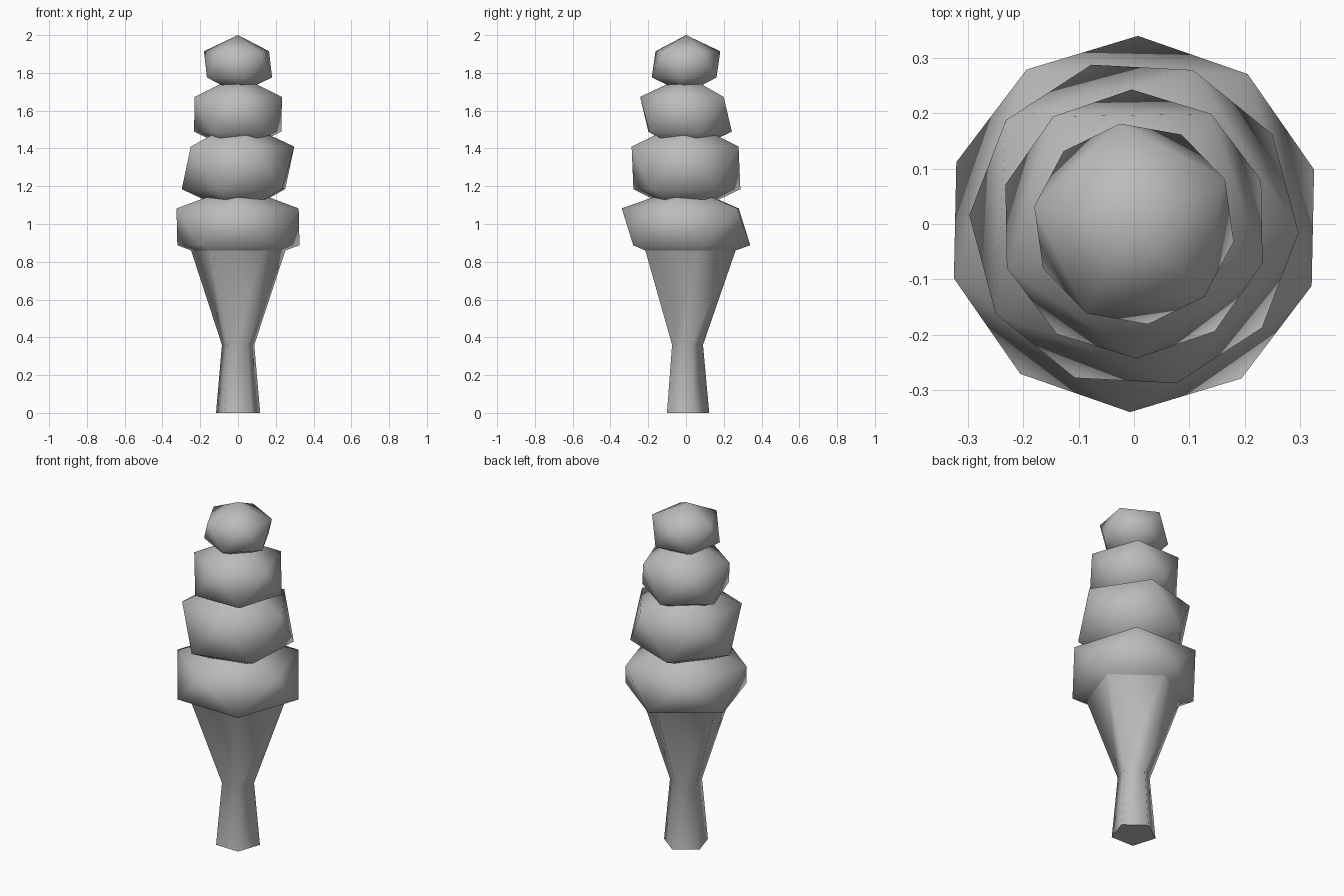
import bpy
import bmesh
from math import cos, sin, radians, tau
from mathutils import Matrix

cube = bpy.data.objects.get("Cube")
if cube:
    bpy.data.objects.remove(cube, do_unlink=True)

# The one flat colour
GREY = (0.5, 0.5, 0.5, 1.0)
grey = bpy.data.materials.new("plain grey")
grey.use_nodes = True
grey.diffuse_color = GREY
grey.node_tree.nodes["Principled BSDF"].inputs["Base Color"].default_value = GREY


def finish(name, bm):
    """Turn a bmesh into a smooth shaded grey object."""
    bmesh.ops.recalc_face_normals(bm, faces=bm.faces)
    for face in bm.faces:
        face.smooth = True
    mesh = bpy.data.meshes.new(name)
    bm.to_mesh(mesh)
    bm.free()
    mesh.materials.append(grey)
    bpy.context.collection.objects.link(bpy.data.objects.new(name, mesh))


def scoop(name, ring_radius, half_height, z, turn):
    """A squashed twelve-point ball whose upper ring starts at the turn angle."""
    bm = bmesh.new()
    bmesh.ops.create_icosphere(bm, subdivisions=1, radius=1)
    width = ring_radius / 0.894
    place = (Matrix.Translation((0, 0, z))
             @ Matrix.Rotation(radians(turn), 4, "Z")
             @ Matrix.Diagonal((width, width, half_height, 1)))
    bm.transform(place)
    finish(name, bm)


def stem(name, profile, sides, turn):
    """A lofted stem with flat sides and closed ends."""
    bm = bmesh.new()
    angles = [radians(turn) + tau * i / sides for i in range(sides)]
    rings = [[bm.verts.new((r * cos(a), r * sin(a), z)) for a in angles]
             for r, z in profile]
    for low, high in zip(rings, rings[1:]):
        for i in range(sides):
            j = (i + 1) % sides
            bm.faces.new((low[i], low[j], high[j], high[i]))
    ends = [bm.faces.new(rings[0]), bm.faces.new(rings[-1])]
    # Keep the rims of the end caps crisp
    for cap in ends:
        for edge in cap.edges:
            edge.smooth = False
    finish(name, bm)


# Flared five-sided stem, its top hidden in the lowest scoop
stem("stem", [(0.123, 0), (0.09, 0.36), (0.28, 0.91)], 5, 17)

# Four stacked scoops, from the bottom up
scoop("bottom_scoop", 0.34, 0.218, 0.985, 52.8)
scoop("lower_middle_scoop", 0.298, 0.252, 1.297, -3)
scoop("upper_middle_scoop", 0.243, 0.206, 1.581, 55)
scoop("top_scoop", 0.183, 0.155, 1.845, 26)
